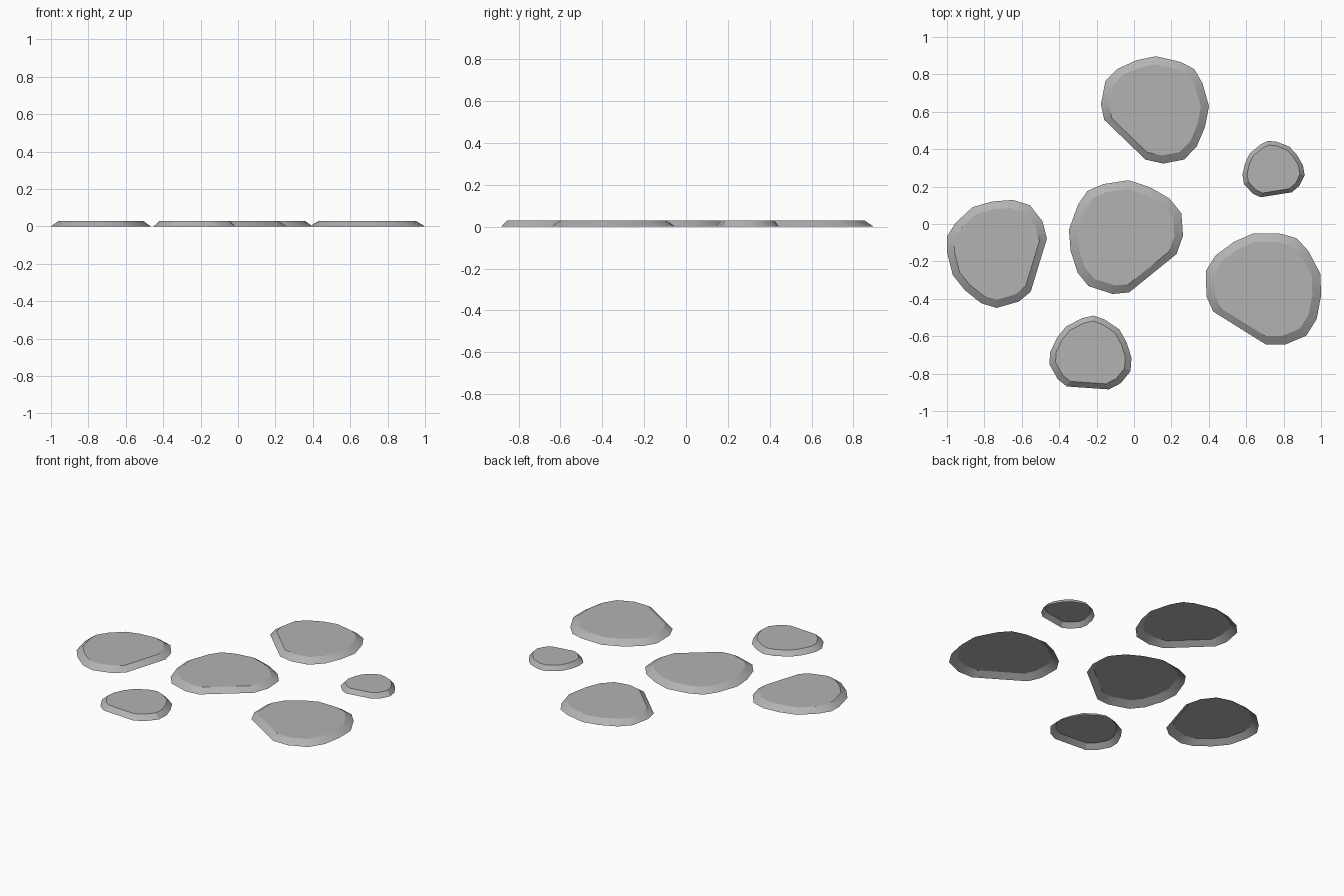
import bpy
import bmesh
from math import radians
from mathutils import Matrix, Vector

cube = bpy.data.objects.get("Cube")
if cube:
    bpy.data.objects.remove(cube, do_unlink=True)

# One stone grey for every slab
stone_grey = bpy.data.materials.new("stone_grey")
stone_grey.use_nodes = True
grey = (0.45, 0.45, 0.45, 1.0)
stone_grey.diffuse_color = grey
stone_grey.node_tree.nodes["Principled BSDF"].inputs["Base Color"].default_value = grey

# Shared rounded outline with one straight side, counter-clockwise
OUTLINE = [Vector(p) for p in (
    (-.17, -.285), (.16, -.285), (.25, -.23), (.32, -.13), (.32, -.025),
    (.275, .09), (.21, .19), (.09, .26), (0, .285), (-.085, .26),
    (-.21, .185), (-.275, .09), (-.32, -.025), (-.32, -.12), (-.245, -.235))]
THICKNESS = 0.029
TOP_SCALE = 0.85


def fitted_outline(centre, width, angle):
    """Turn the outline, then fit it to a width and a middle point."""
    turn = Matrix.Rotation(radians(angle), 2)
    points = [turn @ p for p in OUTLINE]
    xs = [p.x for p in points]
    ys = [p.y for p in points]
    middle = Vector((min(xs) + max(xs), min(ys) + max(ys))) / 2
    scale = width / (max(xs) - min(xs))
    return [(p - middle) * scale for p in points]


def stepping_stone(name, centre, width, angle):
    """Flat top with a sloping rim, open underneath."""
    outline = fitted_outline(centre, width, angle)
    bm = bmesh.new()
    base = [bm.verts.new((p.x, p.y, 0)) for p in outline]
    top = [bm.verts.new((p.x * TOP_SCALE, p.y * TOP_SCALE, THICKNESS)) for p in outline]
    bm.faces.new(top)
    count = len(outline)
    for i in range(count):
        j = (i + 1) % count
        bm.faces.new((base[i], base[j], top[j], top[i]))
    mesh = bpy.data.meshes.new(name)
    bm.to_mesh(mesh)
    bm.free()
    mesh.materials.append(stone_grey)
    stone = bpy.data.objects.new(name, mesh)
    stone.location = (*centre, 0)
    bpy.context.collection.objects.link(stone)

    # Soft rim, crisp edge around the flat top
    bpy.ops.object.select_all(action='DESELECT')
    stone.select_set(True)
    bpy.context.view_layer.objects.active = stone
    bpy.ops.object.shade_smooth_by_angle(angle=radians(22))


# Large stones
stepping_stone("middle_stone", (-.043, -.07), .61, 39)
stepping_stone("back_stone", (.112, .61), .578, -44)
stepping_stone("right_stone", (-.733, -.16), .535, 73)
stepping_stone("left_stone", (.692, -.347), .615, -32)

# Small stones
stepping_stone("small_front_stone", (-.233, -.687), .439, -4)
stepping_stone("small_left_stone", (.746, .294), .332, 9)
